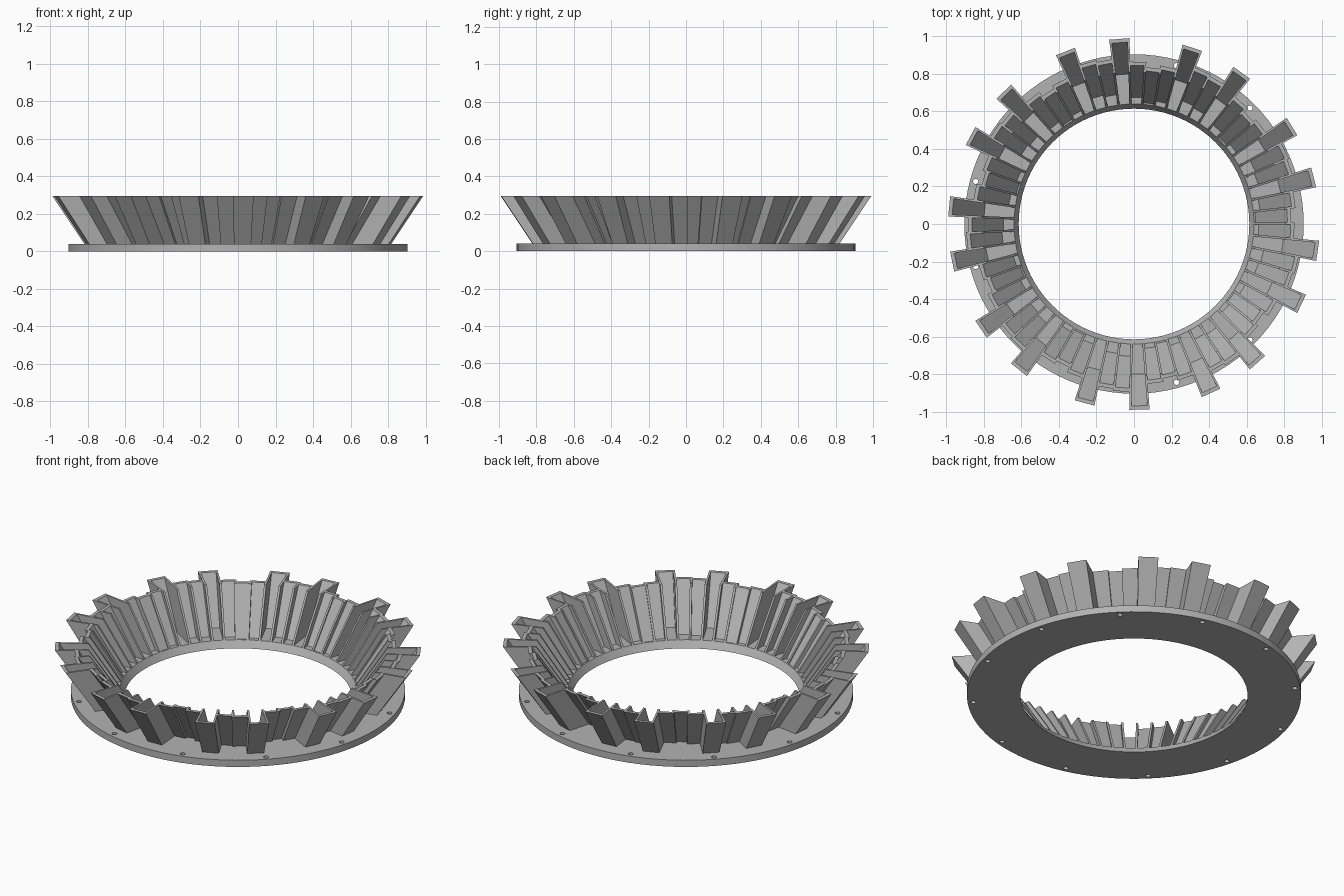
import bpy, bmesh, math
from mathutils import Matrix

cube = bpy.data.objects.get("Cube")
if cube:
    bpy.data.objects.remove(cube, do_unlink=True)

grey = bpy.data.materials.new("plain_grey")
grey.use_nodes = True
colour = (0.45, 0.45, 0.45, 1)
grey.diffuse_color = colour
grey.node_tree.nodes["Principled BSDF"].inputs["Base Color"].default_value = colour

FLOOR, TOP = 0.04, 0.295      # flange top and rim heights
BORE, LEAN = 0.64, 0.17       # inner radius at the floor, outward lean to the rim
SLOTS = 63
PITCH = math.tau / SLOTS
DEPTHS = [0.008, 0.035, 0.16, 0.055, 0.065, 0.16, 0.025]   # repeating pocket depths
BACK = 0.02


def make_object(name, bm):
    bmesh.ops.recalc_face_normals(bm, faces=bm.faces)
    mesh = bpy.data.meshes.new(name)
    bm.to_mesh(mesh)
    bm.free()
    mesh.materials.append(grey)
    ob = bpy.data.objects.new(name, mesh)
    bpy.context.collection.objects.link(ob)
    return ob


# Flange with a conical bore
bm = bmesh.new()
steps = 96
profile = [(0.615, 0), (0.905, 0), (0.905, FLOOR), (BORE, FLOOR)]
rings = []
for i in range(steps):
    a = math.tau * i / steps
    rings.append([bm.verts.new((r * math.cos(a), r * math.sin(a), z)) for r, z in profile])
for i in range(steps):
    here, there = rings[i], rings[(i + 1) % steps]
    for j in range(4):
        k = (j + 1) % 4
        bm.faces.new((here[j], here[k], there[k], there[j]))
flange = make_object("flange", bm)

# Bolt holes drilled through the flange
bm = bmesh.new()
for i in range(12):
    turn = Matrix.Rotation(math.radians(15 + 30 * i), 4, 'Z')
    bmesh.ops.create_cone(bm, cap_ends=True, segments=16, radius1=0.014, radius2=0.014,
                          depth=0.2, matrix=turn @ Matrix.Translation((0.874, 0, 0.02)))
drill = make_object("bolt_hole_cutter", bm)
drill.hide_render = True
cut = flange.modifiers.new("bolt_holes", 'BOOLEAN')
cut.operation = 'DIFFERENCE'
cut.solver = 'EXACT'
cut.object = drill
bpy.context.view_layer.objects.active = flange
flange.select_set(True)
bpy.ops.object.modifier_apply(modifier=cut.name)
bpy.data.objects.remove(drill, do_unlink=True)
bpy.ops.object.shade_smooth_by_angle(angle=math.radians(30))


def pocket_outline(depth, lean):
    """U-shaped section, open towards the centre."""
    inner = BORE + lean
    back = inner + depth
    outer = back + BACK

    def wide(r, extra):
        return r * math.tan(PITCH / 2) + extra

    half = [(outer, wide(outer, 0.005)), (inner, wide(inner, 0.005)),
            (inner, wide(inner, -0.006)), (back, wide(back, -0.006))]
    return half + [(r, -w) for r, w in reversed(half)]


# Leaning pockets around the ring
bm = bmesh.new()
for i in range(SLOTS):
    turn = Matrix.Rotation((i + 0.5) * PITCH + math.radians(0.25), 3, 'Z')
    depth = DEPTHS[i % len(DEPTHS)]
    low, high = [], []
    for loop, lean, z in ((low, 0, FLOOR), (high, LEAN, TOP)):
        for x, y in pocket_outline(depth, lean):
            v = bm.verts.new((x, y, z))
            v.co = turn @ v.co
            loop.append(v)
    for j in range(8):
        k = (j + 1) % 8
        bm.faces.new((low[j], low[k], high[k], high[j]))
    # End caps: two side walls and the back wall
    for loop in (low, high):
        for a, b, c, d in ((0, 1, 2, 3), (0, 3, 4, 7), (7, 4, 5, 6)):
            bm.faces.new((loop[a], loop[b], loop[c], loop[d]))
make_object("leaning_pockets", bm)
